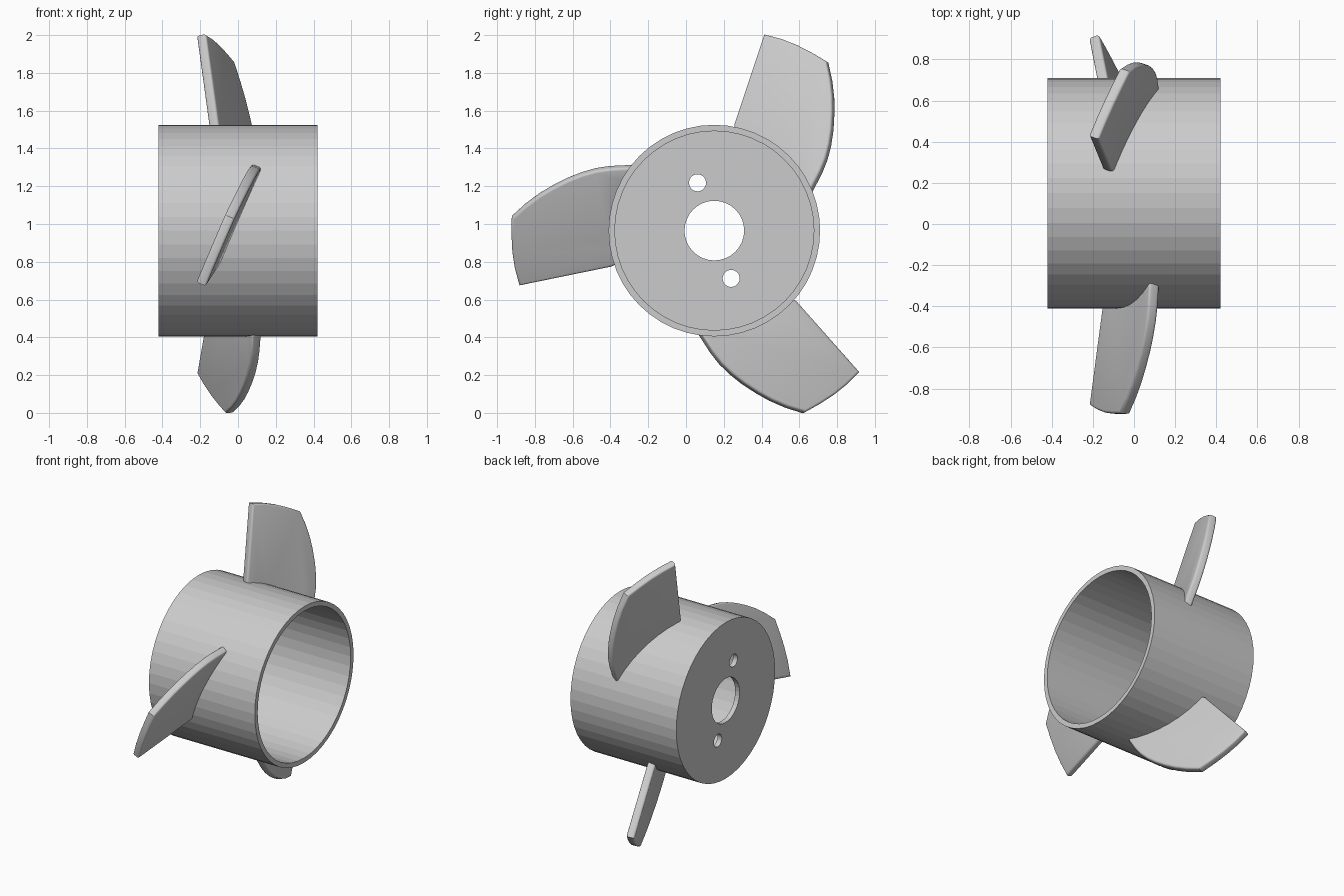
import bpy, bmesh, math
from mathutils import Vector, Matrix

if "Cube" in bpy.data.objects:
    bpy.data.objects.remove(bpy.data.objects["Cube"])

CY, CZ = 0.15, 0.965          # hub axis (runs along x)
R, HALF = 0.56, 0.42


def cylinder(name, r, x0, x1, y=CY, z=CZ, sides=48):
    bpy.ops.mesh.primitive_cylinder_add(
        vertices=sides, radius=r, depth=x1 - x0,
        location=((x0 + x1) / 2, y, z), rotation=(0, math.pi / 2, 0))
    ob = bpy.context.object
    ob.name = name
    return ob


def cut(target, cutter):
    cutter.hide_render = True
    bpy.context.view_layer.objects.active = target
    mod = target.modifiers.new("cut", 'BOOLEAN')
    mod.operation, mod.solver, mod.object = 'DIFFERENCE', 'EXACT', cutter
    bpy.ops.object.modifier_apply(modifier=mod.name)
    bpy.data.objects.remove(cutter)


# Hub: cup open towards +x, end plate at -x with shaft and screw holes
hub = cylinder("hub", R, -HALF, HALF)
cut(hub, cylinder("bore_cutter", 0.527, -HALF + 0.035, HALF + 0.1))
for y, z, r in ((CY, CZ, 0.158), (0.061, 1.218, 0.045), (0.239, 0.712, 0.045)):
    cut(hub, cylinder("hole_cutter", r, -0.6, -0.2, y, z, 32))

# Blade outline (y, z): straight edge, arced tip, curved edge, then root arc
outline = [(0.262, 1.526), (0.42, 2.0), (0.51, 1.976), (0.59, 1.945),
           (0.67, 1.904), (0.749, 1.857), (0.77, 1.76), (0.78, 1.67),
           (0.781, 1.59), (0.776, 1.5), (0.764, 1.42), (0.745, 1.345),
           (0.717, 1.275), (0.664, 1.172)]
outline += [(CY + 0.537 * math.cos(math.radians(a)), CZ + 0.537 * math.sin(math.radians(a)))
            for a in range(22, 79, 8)]

GY, GZ = 0.35, -0.254         # pitch of the flat blade plane
normal = Vector((1, -GY, -GZ)).normalized() * 0.027


def blade(name, angle):
    bm = bmesh.new()
    mid = [Vector((-0.195 + GY * (y - 0.42) + GZ * (z - 2.0), y, z)) for y, z in outline]
    face = bm.faces.new([bm.verts.new(p - normal) for p in mid])
    ext = bmesh.ops.extrude_face_region(bm, geom=[face])
    top = [v for v in ext["geom"] if isinstance(v, bmesh.types.BMVert)]
    bmesh.ops.translate(bm, vec=normal * 2, verts=top)
    bmesh.ops.recalc_face_normals(bm, faces=bm.faces)
    # round the rim where the broad faces meet the sides
    rim = [e for e in bm.edges if any(len(f.verts) > 4 for f in e.link_faces)]
    bmesh.ops.bevel(bm, geom=rim, offset=0.022, segments=4, profile=0.5,
                    affect='EDGES', clamp_overlap=True)
    c = Vector((0, CY, CZ))
    bmesh.ops.rotate(bm, cent=c, matrix=Matrix.Rotation(angle, 3, 'X'), verts=bm.verts)
    me = bpy.data.meshes.new(name)
    bm.to_mesh(me)
    bm.free()
    ob = bpy.data.objects.new(name, me)
    bpy.context.collection.objects.link(ob)
    bpy.ops.object.select_all(action='DESELECT')
    ob.select_set(True)
    bpy.context.view_layer.objects.active = ob
    bpy.ops.object.shade_smooth_by_angle(angle=math.radians(35))


for i in range(3):
    blade(f"blade_{i + 1}", i * math.tau / 3)
